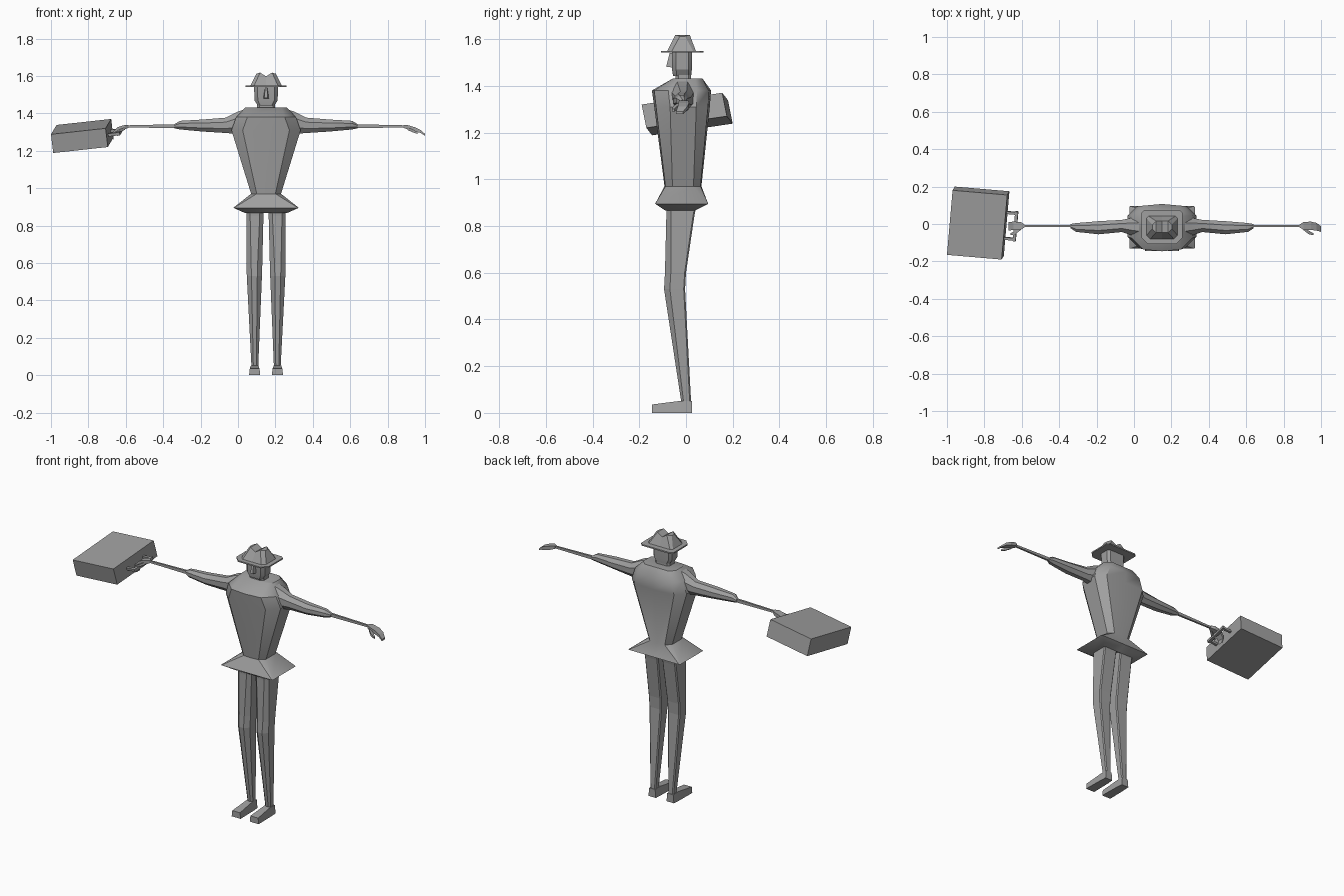
import bpy, bmesh, math
from mathutils import Vector

CX = 0.15  # centre line of the figure
GREY = bpy.data.materials.new("mid grey")
GREY.diffuse_color = (0.35, 0.35, 0.35, 1)


def finish(name, bm, smooth=0):
    bmesh.ops.recalc_face_normals(bm, faces=bm.faces)
    me = bpy.data.meshes.new(name)
    bm.to_mesh(me)
    bm.free()
    me.materials.append(GREY)
    ob = bpy.data.objects.new(name, me)
    bpy.context.collection.objects.link(ob)
    if smooth:
        bpy.ops.object.select_all(action='DESELECT')
        ob.select_set(True)
        bpy.context.view_layer.objects.active = ob
        bpy.ops.object.shade_smooth_by_angle(angle=math.radians(smooth))
    return ob


def loft(name, rings, smooth=0):
    """Skin a list of equal-length point rings and cap both ends."""
    bm = bmesh.new()
    vs = [[bm.verts.new(p) for p in r] for r in rings]
    n = len(rings[0])
    for a, b in zip(vs, vs[1:]):
        for i in range(n):
            j = (i + 1) % n
            bm.faces.new((a[i], a[j], b[j], b[i]))
    bm.faces.new(vs[0])
    bm.faces.new(vs[-1])
    return finish(name, bm, smooth)


def slab(z, w, yf, yb, cf, cb, cx=CX, bulge=0.0):
    """Horizontal rectangle ring with chamfered front and back corners."""
    pts = [(-w, yf + cf), (-w + cf, yf), (0, yf - bulge), (w - cf, yf), (w, yf + cf),
           (w, yb - cb), (w - cb, yb), (0, yb + bulge), (-w + cb, yb), (-w, yb - cb)]
    return [(cx + x, y, z) for x, y in pts]


def limb_ring(side, dx, y0, y1, z0, z1):
    """Octagonal ring across an arm, dx out from the centre line."""
    out = []
    for i in range(8):
        a = math.radians(22.5 + 45 * i)
        out.append((CX + side * dx, (y0 + y1) / 2 + (y1 - y0) / 2 * math.cos(a) / 0.924,
                    (z0 + z1) / 2 + (z1 - z0) / 2 * math.sin(a) / 0.924))
    return out


def quad_ring(side, dx, y0, y1, z0, z1):
    return [(CX + side * dx, y, z) for y, z in ((y0, z0), (y1, z0), (y1, z1), (y0, z1))]


def prism(name, o, a, b, c):
    """Slanted box from one corner and three edge vectors."""
    o, a, b, c = map(Vector, (o, a, b, c))
    return loft(name, [[o, o + a, o + a + b, o + b], [o + c, o + a + c, o + a + b + c, o + b + c]])


# coat with flared hem, narrow waist and broad chest
loft("coat", [
    slab(0.892, 0.015, -0.04, 0.0, 0.005, 0.005),
    slab(0.867, 0.112, -0.09, 0.04, 0.01, 0.01),
    slab(0.895, 0.175, -0.132, 0.095, 0.004, 0.004),
    slab(0.97, 0.08, -0.088, 0.062, 0.03, 0.03, bulge=0.004),
    slab(1.31, 0.185, -0.128, 0.094, 0.06, 0.05, bulge=0.008),
    slab(1.38, 0.16, -0.136, 0.097, 0.06, 0.05, bulge=0.01),
    slab(1.432, 0.11, -0.055, 0.07, 0.03, 0.03),
], 35)

# neck and head
loft("neck", [slab(z, 0.048, -0.045, 0.022, 0.012, 0.012) for z in (1.42, 1.46)])
loft("head", [
    slab(1.442, 0.045, -0.055, 0.022, 0.014, 0.012),
    slab(1.47, 0.062, -0.06, 0.025, 0.018, 0.014),
    slab(1.548, 0.064, -0.06, 0.025, 0.018, 0.014),
], 25)
loft("nose", [
    [(CX - 0.016, -0.055, 1.478), (CX + 0.016, -0.055, 1.478), (CX + 0.009, -0.085, 1.482), (CX - 0.009, -0.085, 1.482)],
    [(CX - 0.006, -0.055, 1.54), (CX + 0.006, -0.055, 1.54), (CX + 0.005, -0.07, 1.54), (CX - 0.005, -0.07, 1.54)],
])

# hat: thin brim and a crown pinched along the middle
loft("hat_brim", [slab(z, 0.11, -0.108, 0.075, 0.035, 0.015) for z in (1.542, 1.55)])
crown = [
    slab(1.55, 0.083, -0.08, 0.042, 0.02, 0.012),
    slab(1.612, 0.052, -0.046, 0.016, 0.02, 0.02),
]
crown[1] = [(x, y, 1.598 if abs(x - CX) < 0.005 else (1.618 if abs(x - CX) < 0.04 else 1.612))
            for x, y, z in crown[1]]
bm = bmesh.new()
low, top = [[bm.verts.new(p) for p in r] for r in crown]
for i in range(10):
    j = (i + 1) % 10
    bm.faces.new((low[i], low[j], top[j], top[i]))
bm.faces.new(low)
for k in ((0, 1, 8, 9), (1, 2, 7, 8), (2, 3, 6, 7), (3, 4, 5, 6)):
    bm.faces.new([top[i] for i in k])
finish("hat_crown", bm)

for side, label in ((-1, "right"), (1, "left")):
    # sleeve and thin forearm
    loft(label + "_sleeve", [limb_ring(side, *r) for r in (
        (0.10, -0.07, 0.04, 1.29, 1.425),
        (0.15, -0.065, 0.035, 1.29, 1.41),
        (0.215, -0.043, 0.022, 1.295, 1.377),
        (0.34, -0.055, 0.015, 1.303, 1.367),
        (0.46, -0.042, 0.005, 1.314, 1.36),
        (0.49, -0.022, 0.0, 1.32, 1.342))], 30)
    loft(label + "_forearm", [quad_ring(side, *r) for r in (
        (0.47, -0.017, -0.004, 1.322, 1.342), (0.75, -0.016, -0.005, 1.324, 1.336))])

    # hand: palm, fingers and thumb; the one holding the case is curled
    holding = side < 0
    tips = ((0.82, -0.035, 0.01, 1.275, 1.30), (0.815, -0.03, 0.005, 1.25, 1.262)) if holding else \
           ((0.825, -0.035, 0.006, 1.296, 1.312), (0.85, -0.042, -0.012, 1.28, 1.29))
    loft(label + "_hand", [quad_ring(side, *r) for r in (
        (0.735, -0.018, -0.003, 1.322, 1.338),
        (0.755, -0.03, 0.01, 1.316, 1.338),
        (0.795, -0.032, 0.013, 1.304, 1.326)) + tips])
    loft(label + "_thumb", [quad_ring(side, *r) for r in (
        (0.755, -0.032, -0.015, 1.312, 1.328),
        (0.785, -0.055, -0.036, 1.298, 1.314),
        (0.81, -0.06, -0.05, 1.29, 1.30))])

    # trouser leg: (height, inner x, outer x, front, back, chamfer)
    rings = []
    for z, xi, xo, yf, yb, c in (
            (0.885, 0.014, 0.105, -0.085, 0.045, 0.02),
            (0.85, 0.014, 0.105, -0.084, 0.037, 0.02),
            (0.60, 0.02, 0.105, -0.09, 0.0, 0.025),
            (0.53, 0.022, 0.103, -0.094, -0.004, 0.025),
            (0.045, 0.042, 0.078, -0.02, 0.022, 0.01)):
        rings.append(slab(z, (xo - xi) / 2, yf, yb, c, 0.006, CX + side * (xi + xo) / 2))
    loft(label + "_leg", rings)

    # shoe with a wedge profile running forward
    fx = CX + side * 0.061
    loft(label + "_shoe", [[(fx - w, y, 0), (fx + w, y, 0), (fx + v, y, h), (fx - v, y, h)]
                           for y, w, v, h in ((0.025, 0.025, 0.02, 0.05), (-0.02, 0.028, 0.02, 0.052),
                                              (-0.145, 0.03, 0.026, 0.036))])

# briefcase, held tilted
O = Vector((-1.0, -0.165, 1.288))
X, Y, T = Vector((0.292, -0.025, 0.032)), Vector((0.03, 0.345, 0.05)), Vector((0.012, 0.02, -0.1))
prism("briefcase", O, X, Y, T)

# case handle: two struts and a grip
u, v, t = X.normalized(), Y.normalized(), T.normalized()
face = O + X + Y / 2 + T / 2
for s, label in ((-1, "front"), (1, "back")):
    prism(label + "_handle_strut", face + v * (s * 0.07 - 0.007) - t * 0.008 - u * 0.005,
          u * 0.065, v * 0.014, t * 0.016)
prism("handle_grip", face + u * 0.046 - v * 0.08 - t * 0.009, u * 0.016, v * 0.16, t * 0.018)
